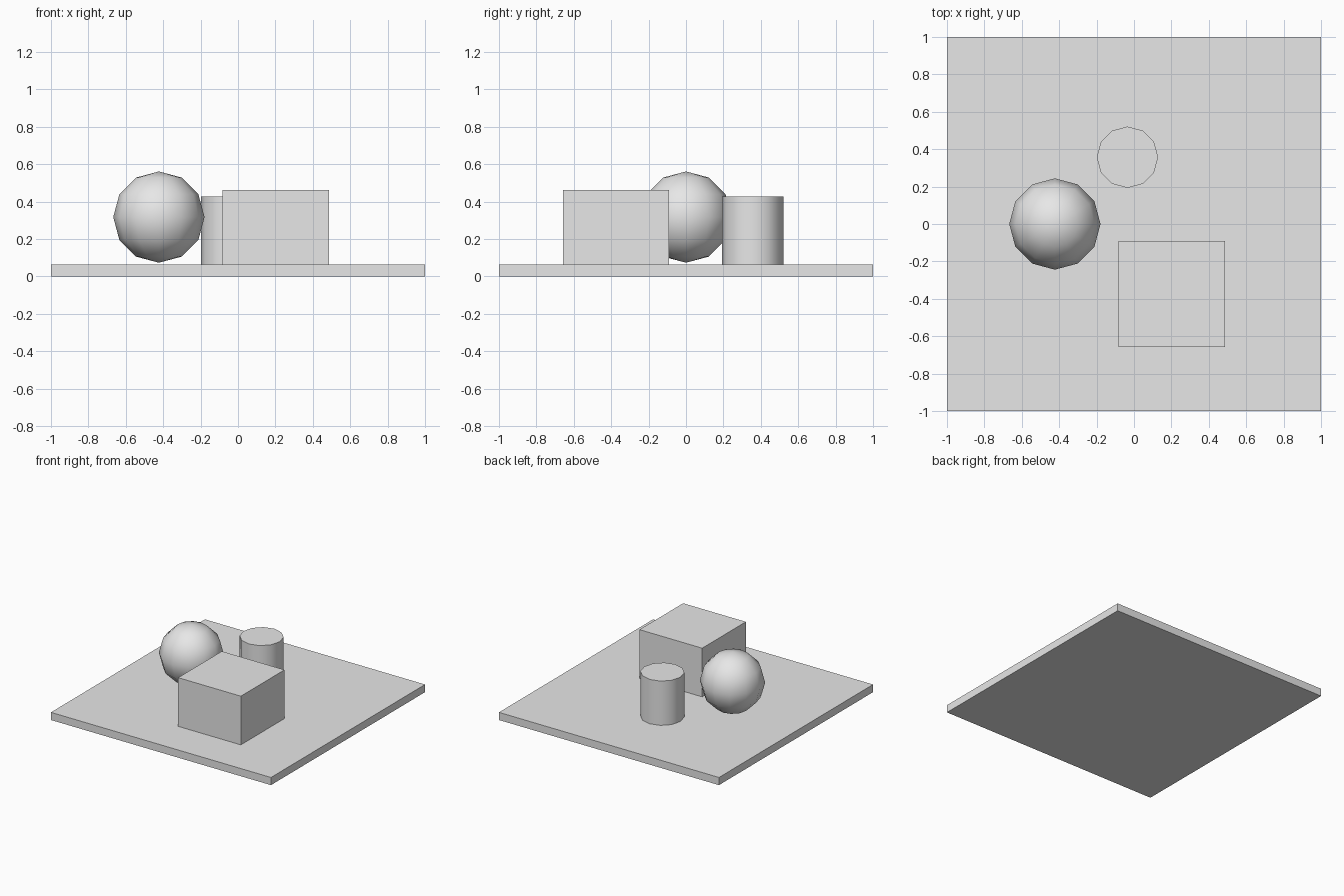
import bpy
import math

default = bpy.data.objects.get("Cube")
if default:
    bpy.data.objects.remove(default, do_unlink=True)

# Single plain grey
grey = bpy.data.materials.new("plain_grey")
grey.use_nodes = True
colour = (0.8, 0.8, 0.8, 1)
grey.diffuse_color = colour
grey.node_tree.nodes["Principled BSDF"].inputs["Base Color"].default_value = colour

SLAB_TOP = 0.063


def finish(name, smooth_angle=None):
    obj = bpy.context.object
    obj.name = obj.data.name = name
    obj.data.materials.append(grey)
    bpy.ops.object.transform_apply(location=False, rotation=False, scale=True)
    if smooth_angle:
        bpy.ops.object.shade_smooth_by_angle(angle=math.radians(smooth_angle))
    return obj


def box(name, x, y, z, sx, sy, sz):
    bpy.ops.mesh.primitive_cube_add(size=1, location=(x, y, z + sz / 2))
    bpy.context.object.scale = (sx, sy, sz)
    return finish(name)


# Base slab
box("base_slab", 0, 0, 0, 2, 2, SLAB_TOP)

# Square block at the front
box("block", 0.202, -0.375, SLAB_TOP, 0.57, 0.567, 0.4)

# Twelve-sided drum at the back
height = 0.364
bpy.ops.mesh.primitive_cylinder_add(vertices=12, radius=0.164, depth=height,
                                    location=(-0.035, 0.357, SLAB_TOP + height / 2))
finish("drum", 40)

# Low-poly ball at the right
bpy.ops.mesh.primitive_uv_sphere_add(segments=12, ring_count=6, radius=0.244,
                                     location=(-0.423, 0, 0.317))
finish("ball", 60)
